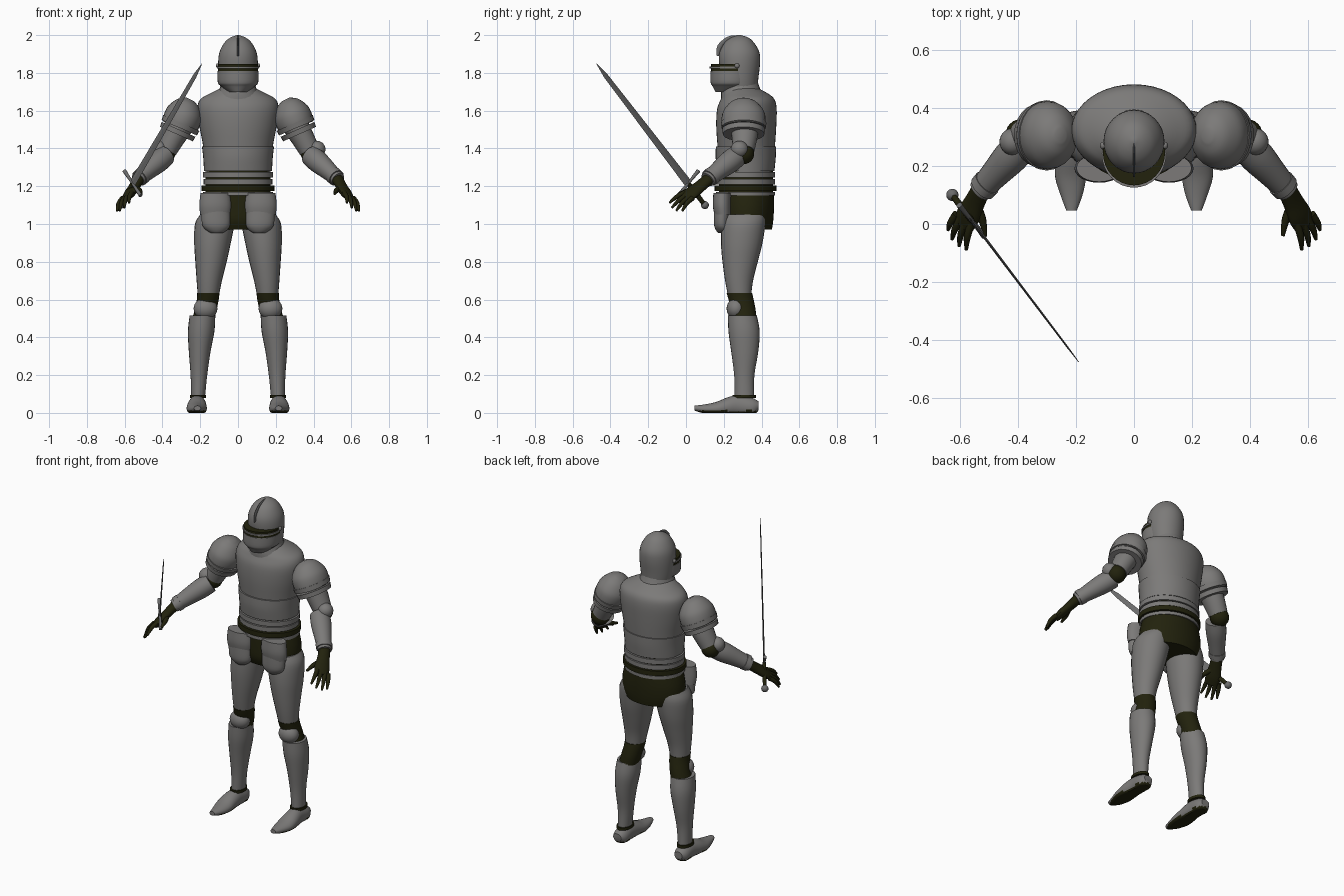
import bpy, bmesh, math
from mathutils import Vector, Matrix

if "Cube" in bpy.data.objects:
    bpy.data.objects.remove(bpy.data.objects["Cube"])


def make_material(name, color):
    mat = bpy.data.materials.new(name)
    mat.use_nodes = True
    mat.diffuse_color = (*color, 1)
    mat.node_tree.nodes["Principled BSDF"].inputs["Base Color"].default_value = (*color, 1)
    return mat


STEEL = make_material("armour steel", (0.2, 0.195, 0.19))
LEATHER = make_material("dark leather", (0.016, 0.016, 0.004))
BLADE = make_material("blade steel", (0.15, 0.15, 0.15))
X, Y, Z = Vector((1, 0, 0)), Vector((0, 1, 0)), Vector((0, 0, 1))


def finish(name, bm, mats, mirror, smooth=True):
    bmesh.ops.recalc_face_normals(bm, faces=bm.faces)
    mesh = bpy.data.meshes.new(name)
    bm.to_mesh(mesh)
    bm.free()
    obj = bpy.data.objects.new(name, mesh)
    bpy.context.collection.objects.link(obj)
    for mat in mats:
        mesh.materials.append(mat)
    if mirror:
        obj.modifiers.new("other side", "MIRROR")
    if smooth:
        bpy.ops.object.select_all(action="DESELECT")
        obj.select_set(True)
        bpy.context.view_layer.objects.active = obj
        bpy.ops.object.shade_smooth_by_angle(angle=math.radians(40))
    return obj


def spline(a, b, c, d, t):
    return b + (c - a) * (t / 2) + (2 * a - 5 * b + 4 * c - d) * (t * t / 2) \
        + (3 * b - a - 3 * c + d) * (t ** 3 / 2)


def loft(name, mat, rings, mirror=False, seg=24, steps=4, smooth=True, sole=None):
    """Skin elliptical rings given as (centre, first half axis, second half axis)."""
    dense = []
    last = len(rings) - 1
    for i in range(last):
        four = [rings[max(0, min(last, i + k))] for k in (-1, 0, 1, 2)]
        for s in range(steps):
            dense.append([spline(*[r[j] for r in four], s / steps) for j in range(3)])
    dense.append(rings[-1])
    bm = bmesh.new()
    loops = []
    for c, u, v in dense:
        loop = []
        for k in range(seg):
            a = math.tau * k / seg
            p = c + u * math.cos(a) + v * math.sin(a)
            p.z = max(p.z, 0)
            loop.append(bm.verts.new(p))
        loops.append(loop)
    for low, high in zip(loops, loops[1:]):
        for k in range(seg):
            n = (k + 1) % seg
            bm.faces.new((low[k], low[n], high[n], high[k]))
    bm.faces.new(loops[0][::-1])
    bm.faces.new(loops[-1])
    if sole:
        for f in bm.faces:
            f.material_index = int(f.calc_center_median().z < 0.012)
    return finish(name, bm, [mat, sole] if sole else [mat], mirror, smooth)


def stack(name, mat, rows, **kw):
    """Upright loft from rows of height, centre x, half width, front y, back y."""
    return loft(name, mat, [(Vector((cx, (f + b) / 2, z)), X * w, Y * (b - f) / 2)
                            for z, cx, w, f, b in rows], **kw)


def band(name, mat, low, high, w, front, back, cx=0, **kw):
    return stack(name, mat, [(z, cx, w, front, back) for z in (low, high)], steps=1, **kw)


def limb(name, mat, rows, wide=Y, **kw):
    """Loft along a path of (x, y, z, half width, half thickness)."""
    pts = [Vector(r[:3]) for r in rows]
    rings = []
    for i, r in enumerate(rows):
        along = (pts[min(i + 1, len(pts) - 1)] - pts[max(i - 1, 0)]).normalized()
        u = (wide - along * wide.dot(along)).normalized()
        rings.append((pts[i], u * r[3], along.cross(u) * r[4]))
    return loft(name, mat, rings, **kw)


def ball(name, mat, centre, size, mirror=False):
    bm = bmesh.new()
    bmesh.ops.create_uvsphere(bm, u_segments=24, v_segments=14, radius=1,
                              matrix=Matrix.LocRotScale(Vector(centre), None, Vector(size)))
    return finish(name, bm, [mat], mirror)


# Torso
stack("breastplate", STEEL, [
    (1.26, 0, .172, .18, .458), (1.4, 0, .183, .168, .47), (1.52, 0, .205, .16, .478),
    (1.61, 0, .215, .165, .48), (1.66, 0, .2, .185, .468), (1.69, 0, .15, .2, .435),
    (1.72, 0, .09, .22, .38)], seg=40)
stack("lower_chest_plate", STEEL, [
    (1.28, 0, .18, .165, .468), (1.35, 0, .184, .157, .475), (1.41, 0, .191, .158, .477)], seg=40)
stack("neck_guard", STEEL, [
    (1.66, 0, .14, .185, .43), (1.7, 0, .105, .185, .4), (1.75, 0, .088, .195, .38)])
for i, (low, high, w) in enumerate([(1.245, 1.275, .186), (1.21, 1.238, .182), (1.15, 1.17, .184)]):
    band(f"waist_plate_{i}", STEEL, low, high, w, .16, .472, seg=40)
band("waist_lining", LEATHER, 1.14, 1.29, .172, .175, .46, seg=40)
band("belt", LEATHER, 1.175, 1.205, .192, .152, .478, seg=40)
stack("hip_skirt", LEATHER, [
    (1.16, 0, .178, .18, .465), (1.09, 0, .196, .178, .466), (1.02, 0, .197, .18, .462),
    (.97, 0, .17, .2, .455)], seg=40)
# Hip plates hanging at the front
stack("upper_hip_plate", STEEL, [
    (1.165, .12, .078, .145, .24), (1.1, .12, .085, .142, .24), (1.05, .12, .08, .15, .24)], mirror=True)
stack("lower_hip_plate", STEEL, [
    (1.07, .118, .077, .147, .24), (1, .116, .074, .148, .23), (.97, .114, .058, .157, .23),
    (.952, .112, .03, .17, .21)], mirror=True)

# Helmet
stack("helmet", STEEL, [
    (1.71, 0, .09, .2, .378), (1.77, 0, .1, .19, .383), (1.85, 0, .105, .175, .392),
    (1.91, 0, .098, .178, .388), (1.96, 0, .072, .205, .36), (1.987, 0, .04, .24, .33),
    (2, 0, .005, .28, .29)], seg=32)
stack("visor", STEEL, [
    (1.7, 0, .055, .155, .32), (1.73, 0, .09, .14, .34), (1.75, 0, .107, .13, .35),
    (1.81, 0, .109, .13, .355)], seg=32)
band("eye_slit", LEATHER, 1.81, 1.846, .107, .133, .36, seg=32)
band("eye_slit_bar", STEEL, 1.824, 1.834, .111, .125, .358, seg=32)
limb("helmet_crest", BLADE, [(0, .168, 1.89, .004, .008), (0, .178, 1.94, .004, .012),
                             (0, .225, 1.983, .004, .01), (0, .28, 1.995, .003, .005)], wide=X, seg=8)
ball("visor_pivots", STEEL, (.107, .27, 1.838), (.01, .013, .013), True)

# Legs
stack("thigh_armour", STEEL, [
    (1.05, .115, .085, .2, .42), (1, .124, .104, .188, .42), (.9, .135, .097, .185, .405),
    (.8, .143, .083, .193, .38), (.7, .152, .067, .207, .355), (.62, .157, .056, .222, .345)], mirror=True)
stack("knee_sleeve", LEATHER, [
    (.635, .157, .059, .215, .35), (.6, .16, .058, .225, .358), (.55, .17, .058, .24, .368),
    (.49, .185, .06, .24, .375)], mirror=True)
ball("knee_cap", STEEL, (.172, .265, .552), (.063, .05, .056), True)
stack("shin_armour", STEEL, [
    (.515, .188, .068, .222, .375), (.43, .195, .07, .225, .39), (.32, .203, .057, .24, .382),
    (.2, .207, .044, .255, .362), (.09, .211, .037, .258, .36)], mirror=True)
band("ankle_cuff", LEATHER, .078, .095, .043, .245, .37, cx=.212, mirror=True)
# Pointed feet: rows run from heel to toe, flattened by the floor
foot = [(.385, .215, .028, .015, .06), (.35, .215, .045, -.02, .08), (.28, .215, .046, -.02, .095),
        (.22, .218, .052, -.02, .082), (.16, .218, .053, -.015, .058), (.1, .215, .038, -.005, .045),
        (.046, .215, .018, .012, .038)]
loft("foot_armour", STEEL, [(Vector((cx, y, (lo + hi) / 2)), X * w, Z * (hi - lo) / 2)
                            for y, cx, w, lo, hi in foot], mirror=True, sole=LEATHER)

# Shoulders with overlapping plates
limb("shoulder_guard", STEEL, [
    (.252, .305, 1.66, .02, .025), (.262, .305, 1.64, .06, .07), (.28, .305, 1.595, .093, .108),
    (.297, .305, 1.55, .1, .117), (.313, .305, 1.51, .093, .113)][::1], wide=X, mirror=True)
for i in range(2):
    x, z, r = .3 + .015 * i, 1.535 - .034 * i, .105 - .007 * i
    limb(f"shoulder_plate_{i}", STEEL, [(x, .305, z, r, r + .016), (x + .011, .305, z - .025, r - .003, r + .012)],
         wide=X, mirror=True, steps=1)

# Arms
limb("upper_arm", STEEL, [(.3, .31, 1.53, .075, .07), (.34, .31, 1.46, .068, .062),
                          (.378, .305, 1.39, .057, .055)], mirror=True)
ball("elbow_sleeve", LEATHER, (.388, .305, 1.372), (.055, .056, .055), True)
ball("elbow_guard", STEEL, (.418, .283, 1.395), (.045, .046, .045), True)
limb("forearm_armour", STEEL, [
    (.385, .272, 1.362, .058, .056), (.425, .23, 1.328, .06, .058), (.48, .17, 1.28, .05, .048),
    (.53, .115, 1.235, .042, .038)], mirror=True)
limb("wrist_cuff", STEEL, [(.505, .142, 1.258, .05, .046), (.522, .123, 1.243, .049, .045)],
     mirror=True, steps=1)

# Gauntlets, with fingers spread across the palm
spread = Vector((.055, .03, -.035))
limb("palm", LEATHER, [(.525, .12, 1.238, .034, .03), (.548, .075, 1.2, .038, .026),
                       (.57, .03, 1.165, .046, .024), (.587, -.005, 1.138, .04, .016)],
     wide=spread, mirror=True, seg=16)
tips = [(.577, -.088, 1.112), (.602, -.075, 1.086), (.626, -.052, 1.07), (.64, -.02, 1.068)]
for i, tip in enumerate(tips):
    base = Vector((.575, .015, 1.16)) + spread * (i / 3 * .95 - .3)
    mid = base.lerp(Vector(tip), .5) + Vector((.006, -.004, .006))
    limb(f"finger_{i}", LEATHER, [(*base, .014, .014), (*mid, .012, .012), (*tip, .006, .006)],
         mirror=True, seg=10)
limb("thumb", LEATHER, [(.545, .07, 1.195, .016, .016), (.522, .015, 1.178, .014, .014),
                        (.512, -.04, 1.16, .007, .007)], mirror=True, seg=10)

# Sword in the right hand
pommel, tip = Vector((-.625, .1, 1.1)), Vector((-.19, -.475, 1.85))
aim = (tip - pommel).normalized()
cross = Vector((.085, -.106, -.13)).normalized()
flat = aim.cross(cross)


def along_sword(*rows):
    return [(pommel + aim * d, cross * w, flat * t) for d, w, t in rows]


ball("sword_pommel", BLADE, pommel, (.021, .021, .021))
loft("sword_grip", LEATHER, along_sword((0, .012, .01), (.08, .014, .012), (.16, .012, .01)), seg=12)
loft("sword_blade", BLADE, along_sword((.16, .024, .005), (.95, .014, .003), ((tip - pommel).length, .001, .001)),
     seg=4, steps=1, smooth=False)
guard = pommel + aim * .16
loft("sword_guard", BLADE, [(guard + cross * s, aim * r, flat * r) for s, r in
                            ((-.095, .011), (-.03, .008), (.03, .008), (.095, .011))], seg=10)
